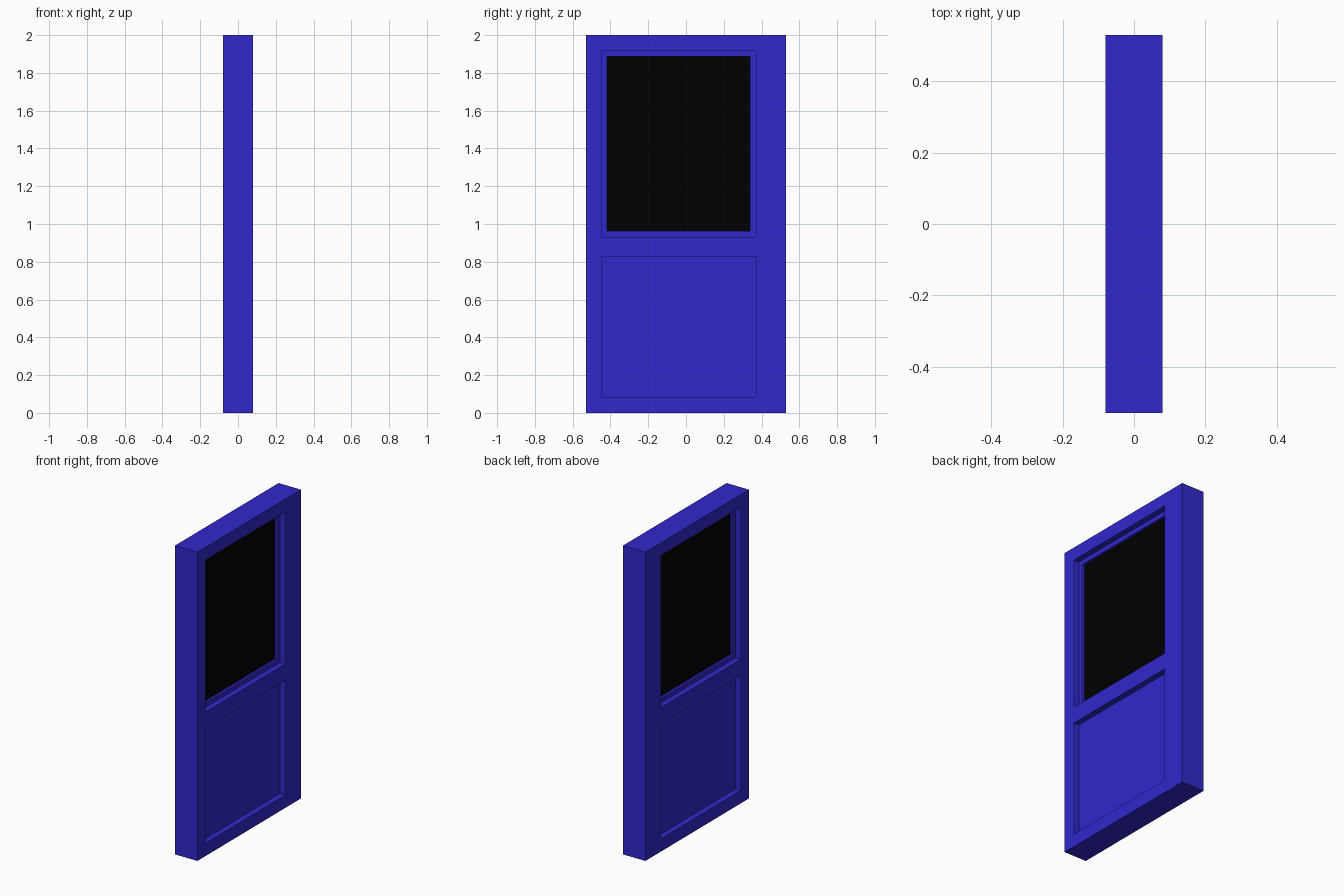
import bpy
import bmesh
from mathutils import Vector

default_cube = bpy.data.objects.get("Cube")
if default_cube:
    bpy.data.objects.remove(default_cube, do_unlink=True)


def make_material(name, colour):
    mat = bpy.data.materials.new(name)
    mat.use_nodes = True
    mat.diffuse_color = colour
    mat.node_tree.nodes["Principled BSDF"].inputs["Base Color"].default_value = colour
    return mat


blue = make_material("blue_paint", (0.031, 0.021, 0.6, 1))
black = make_material("dark_glass", (0, 0, 0, 1))

THICKNESS, WIDTH, HEIGHT = 0.16, 1.06, 2.0
SIDES = (-0.447, 0.37)
PANEL = (0.083, 0.827)
WINDOW = (0.932, 1.917)
RECESS = 0.038
BEAD = 0.03
GLASS_RECESS = 0.016

# Door slab
bm = bmesh.new()
bmesh.ops.create_cube(bm, size=1)
bmesh.ops.scale(bm, vec=(THICKNESS, WIDTH, HEIGHT), verts=bm.verts)
bmesh.ops.translate(bm, vec=(0, 0, HEIGHT / 2), verts=bm.verts)

# Stile and rail lines
cuts = [((0, y, 0), (0, 1, 0)) for y in SIDES]
cuts += [((0, 0, z), (0, 0, 1)) for z in PANEL + WINDOW]
for point, normal in cuts:
    bmesh.ops.bisect_plane(bm, geom=bm.verts[:] + bm.edges[:] + bm.faces[:],
                           plane_co=Vector(point), plane_no=Vector(normal))
bm.normal_update()


def faces_within(z_range):
    found = []
    for face in bm.faces:
        c = face.calc_center_median()
        if (abs(face.normal.x) > 0.9 and SIDES[0] < c.y < SIDES[1]
                and z_range[0] < c.z < z_range[1]):
            found.append(face)
    return found


def inset(faces, border, depth):
    bmesh.ops.inset_individual(bm, faces=faces, thickness=border, depth=-depth,
                               use_even_offset=True)
    bm.normal_update()


# Lower panel and window opening, recessed on both sides
panels, windows = faces_within(PANEL), faces_within(WINDOW)
inset(panels + windows, 0, RECESS)

# Window bead and glass
inset(windows, BEAD, 0)
inset(windows, 0, GLASS_RECESS)
for face in windows:
    face.material_index = 1

mesh = bpy.data.meshes.new("door")
bm.to_mesh(mesh)
bm.free()
mesh.materials.append(blue)
mesh.materials.append(black)
door = bpy.data.objects.new("door", mesh)
bpy.context.collection.objects.link(door)
